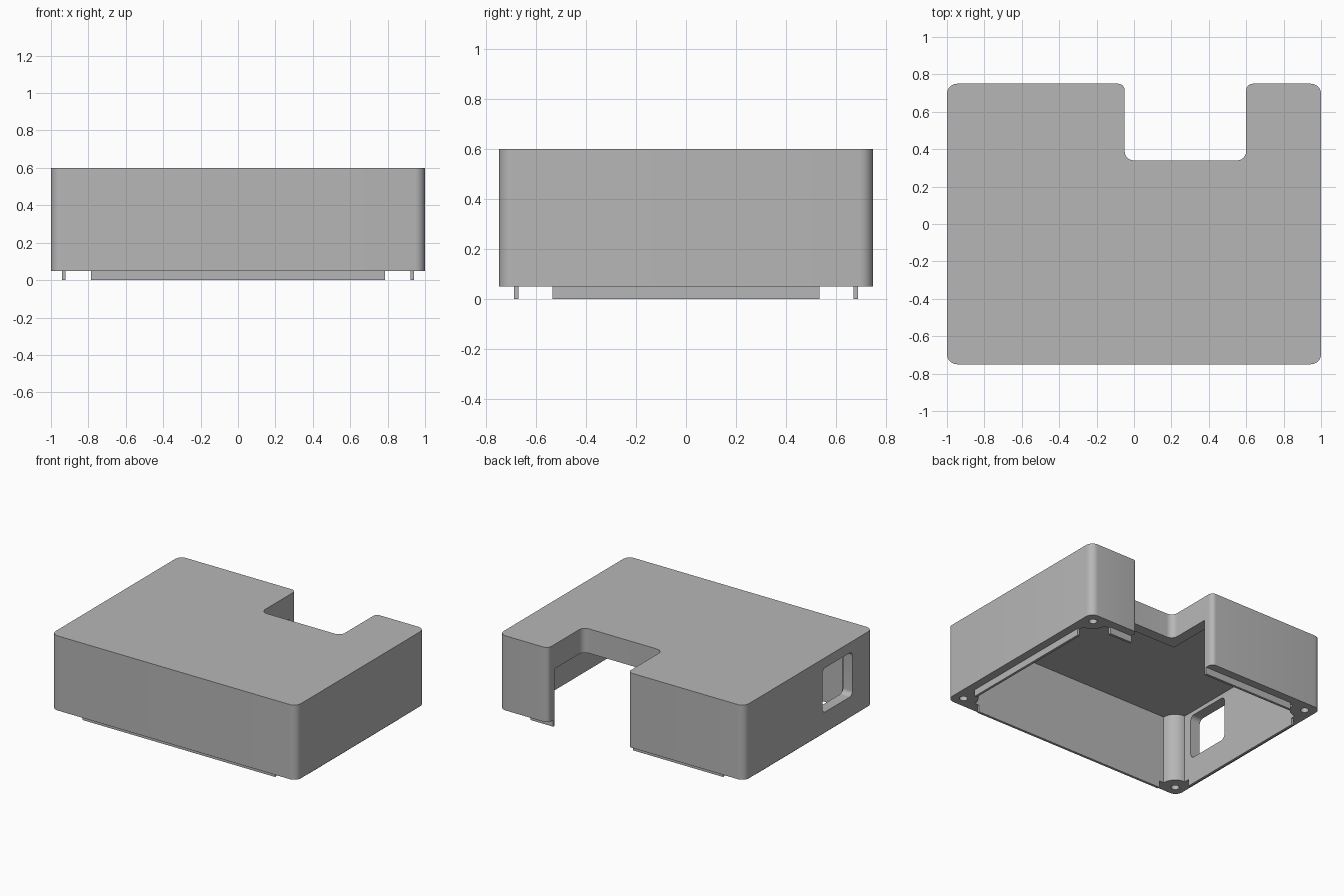
import bpy, bmesh, math
from mathutils import Vector

if "Cube" in bpy.data.objects:
    bpy.data.objects.remove(bpy.data.objects["Cube"], do_unlink=True)

grey = bpy.data.materials.new("plain_grey")
grey.use_nodes = True
colour = (0.47, 0.47, 0.47, 1)
grey.diffuse_color = colour
grey.node_tree.nodes["Principled BSDF"].inputs["Base Color"].default_value = colour

HX, HY = 1.0, 0.75                    # outer half sizes
BASE, TOP, ROOF = 0.05, 0.60, 0.555   # rim, top and ceiling heights
WALL, LIP = 0.078, 0.018
IX, IY = HX - WALL, HY - WALL         # inner half sizes
NX0, NX1, NY = -0.05, 0.60, 0.34      # rear notch
SKIRT = 0.42                          # lower edge of the notch walls


def outline(corners, steps=8):
    """Round square corners; a negative radius scoops around the corner point."""
    pts = []
    for i, (x, y, r) in enumerate(corners):
        p = Vector((x, y))
        d1 = (Vector(corners[i - 1][:2]) - p).normalized()
        d2 = (Vector(corners[(i + 1) % len(corners)][:2]) - p).normalized()
        if r == 0:
            pts.append(p)
            continue
        for k in range(steps + 1):
            a = math.pi / 2 * k / steps
            if r > 0:
                pts.append(p + (d1 + d2) * r - (d2 * math.cos(a) + d1 * math.sin(a)) * r)
            else:
                pts.append(p - (d1 * math.cos(a) + d2 * math.sin(a)) * r)
    return pts


def prism(name, pts, low, high, place=lambda u, v, w: (u, v, w)):
    bm = bmesh.new()
    face = bm.faces.new([bm.verts.new(place(p[0], p[1], low)) for p in pts])
    ext = bmesh.ops.extrude_face_region(bm, geom=[face])
    shift = Vector(place(0, 0, high)) - Vector(place(0, 0, low))
    bmesh.ops.translate(bm, vec=shift, verts=[v for v in ext["geom"] if isinstance(v, bmesh.types.BMVert)])
    bmesh.ops.recalc_face_normals(bm, faces=bm.faces)
    mesh = bpy.data.meshes.new(name)
    bm.to_mesh(mesh)
    bm.free()
    mesh.materials.append(grey)
    obj = bpy.data.objects.new(name, mesh)
    bpy.context.collection.objects.link(obj)
    return obj


def rect(x0, x1, y0, y1, r=0):
    return outline([(x0, y0, r), (x1, y0, r), (x1, y1, r), (x0, y1, r)])


def notched(x, y, r, nx0, nx1, ny, r_out, r_in):
    return outline([(-x, -y, r), (x, -y, r), (x, y, r), (nx1, y, r_out),
                    (nx1, ny, r_in), (nx0, ny, r_in), (nx0, y, r_out), (-x, y, r)])


# Case body with a rear notch
case = prism("case_shell", notched(HX, HY, 0.055, NX0, NX1, NY, 0.035, 0.05), BASE, TOP)

cutters = []
# Hollow inside, scooped around the four corner posts
cutters.append(prism("cavity_cutter", notched(
    IX, IY, -0.1, NX0 - WALL, NX1 + WALL, NY - WALL, 0, 0), -0.1, ROOF))
# Opening under the notch walls
cutters.append(prism("notch_opening_cutter", rect(
    NX0 - WALL - 0.01, NX1 + WALL + 0.01, NY - WALL - 0.01, IY), -0.1, SKIRT))
# Rounded window in the right-hand wall
cutters.append(prism("window_cutter", rect(-0.51, -0.16, 0.20, 0.525, 0.035),
                     -HX - 0.1, -IX + 0.05, lambda u, v, w: (w, u, v)))
# Screw holes in the corner posts
for sx in (-1, 1):
    for sy in (-1, 1):
        ring = [(sx * IX + 0.028 * math.cos(math.tau * k / 20),
                 sy * IY + 0.028 * math.sin(math.tau * k / 20)) for k in range(20)]
        cutters.append(prism("screw_hole_cutter", ring, -0.1, 0.45))

bpy.ops.object.select_all(action="DESELECT")
bpy.context.view_layer.objects.active = case
case.select_set(True)
for cutter in cutters:
    cutter.hide_render = True
    mod = case.modifiers.new("cut", "BOOLEAN")
    mod.operation, mod.solver, mod.object = "DIFFERENCE", "EXACT", cutter
    bpy.ops.object.modifier_apply(modifier=mod.name)
    bpy.data.objects.remove(cutter, do_unlink=True)
bpy.ops.object.shade_smooth_by_angle(angle=math.radians(30))

# Locating lips around the rim, interrupted at the posts and the notch
LX, LY = 0.785, 0.535
prism("front_lip", rect(-LX, LX, -IY - LIP, -IY), 0, BASE)
prism("back_lip_right", rect(-LX, NX0, IY, IY + LIP), 0, BASE)
prism("back_lip_left", rect(NX1, LX, IY, IY + LIP), 0, BASE)
prism("left_lip", rect(IX, IX + LIP, -LY, LY), 0, BASE)
prism("right_lip", rect(-IX - LIP, -IX, -LY, LY), 0, BASE)
